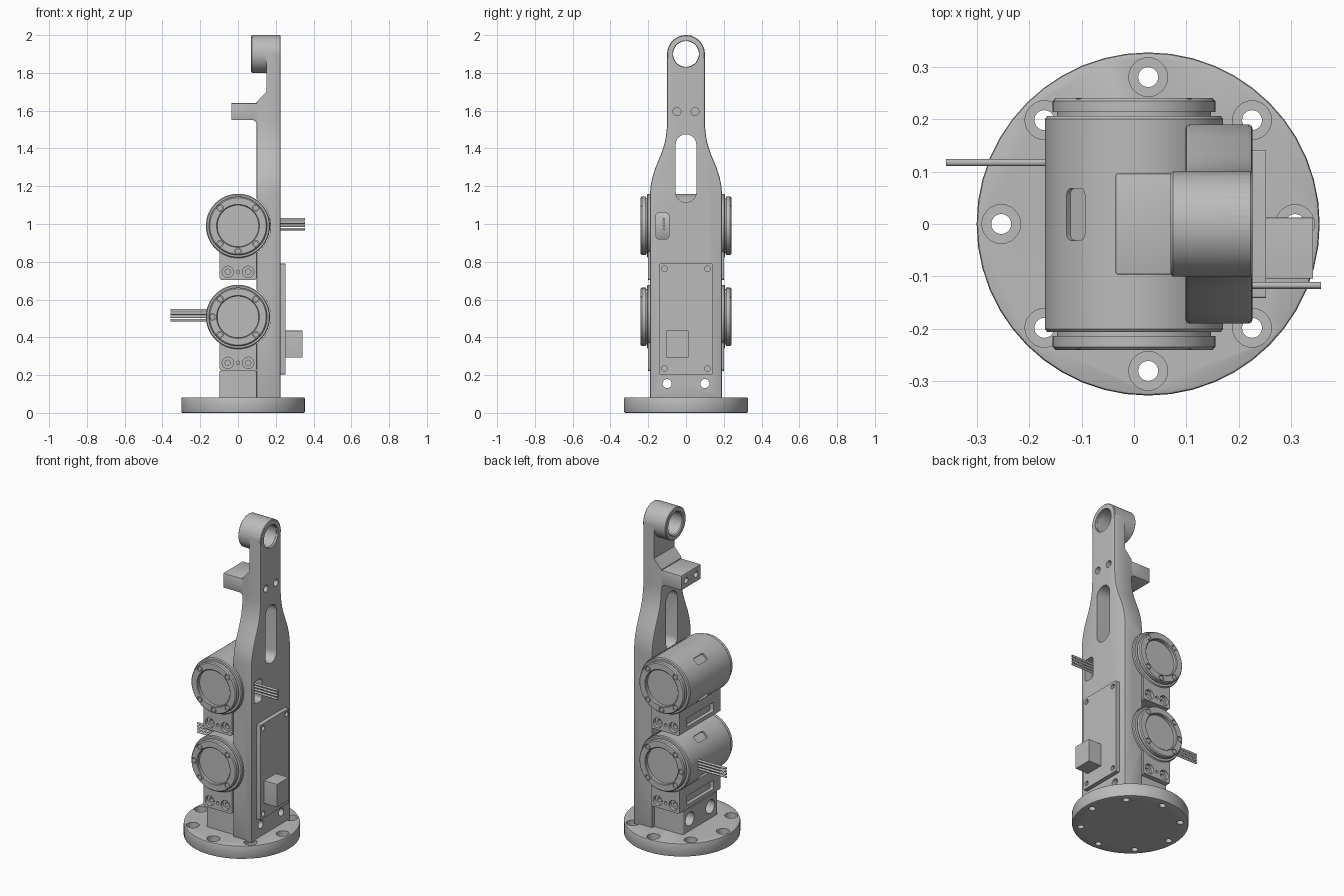
import bpy, bmesh
from math import pi, sin, cos
from mathutils import Matrix, Vector

if "Cube" in bpy.data.objects:
    bpy.data.objects.remove(bpy.data.objects["Cube"], do_unlink=True)

grey = bpy.data.materials.new("machined grey")
grey.use_nodes = True
grey.diffuse_color = (0.5, 0.5, 0.5, 1)
grey.node_tree.nodes["Principled BSDF"].inputs["Base Color"].default_value = (0.5, 0.5, 0.5, 1)


def place(axis, a, b, t):
    return {"x": (t, a, b), "y": (a, t, b), "z": (a, b, t)}[axis]


def make(name, bm):
    bmesh.ops.recalc_face_normals(bm, faces=bm.faces)
    mesh = bpy.data.meshes.new(name)
    bm.to_mesh(mesh)
    bm.free()
    mesh.materials.append(grey)
    ob = bpy.data.objects.new(name, mesh)
    bpy.context.collection.objects.link(ob)
    return ob


def activate(ob):
    bpy.ops.object.select_all(action="DESELECT")
    ob.select_set(True)
    bpy.context.view_layer.objects.active = ob


def rrect(a0, b0, a1, b1, r, n=6):
    """Rounded rectangle outline."""
    pts = []
    corners = [(a1 - r, b1 - r), (a0 + r, b1 - r), (a0 + r, b0 + r), (a1 - r, b0 + r)]
    for q, (ca, cb) in enumerate(corners):
        for i in range(n + 1):
            t = (q + i / n) * pi / 2
            p = (ca + r * cos(t), cb + r * sin(t))
            if not pts or (Vector(p) - Vector(pts[-1])).length > 1e-5:
                pts.append(p)
    if (Vector(pts[0]) - Vector(pts[-1])).length < 1e-5:
        pts.pop()
    return pts


def disc(a, b, r, n=6):
    return rrect(a - r, b - r, a + r, b + r, r, n)


def prism(name, pts, axis, lo, hi, bevel=0):
    """Extrude an outline along an axis, with optional chamfered rims."""
    bm = bmesh.new()
    rings = [[bm.verts.new(place(axis, a, b, t)) for a, b in pts] for t in (lo, hi)]
    bm.faces.new(rings[0])
    bm.faces.new(rings[1])
    for i in range(len(pts)):
        j = (i + 1) % len(pts)
        bm.faces.new((rings[0][i], rings[0][j], rings[1][j], rings[1][i]))
    bmesh.ops.recalc_face_normals(bm, faces=bm.faces)
    if bevel:
        rims = [e for e in bm.edges if e.calc_face_angle(0) > 0.7]
        bmesh.ops.bevel(bm, geom=rims, offset=bevel, segments=2, affect="EDGES", profile=0.5)
    return make(name, bm)


def lathe(name, profile, axis, centre, closed=False):
    """Spin (radius, position) points around an axis."""
    bm = bmesh.new()
    vs = [bm.verts.new(place(axis, r, 0, t) if axis != "x" else (t, r, 0)) for r, t in profile]
    pairs = list(zip(vs, vs[1:])) + ([(vs[-1], vs[0])] if closed else [])
    edges = [bm.edges.new(p) for p in pairs]
    bmesh.ops.spin(bm, geom=vs + edges, cent=(0, 0, 0), axis=place(axis, 0, 0, 1),
                   angle=2 * pi, steps=64, use_merge=False)
    bmesh.ops.remove_doubles(bm, verts=bm.verts, dist=1e-4)
    bmesh.ops.transform(bm, matrix=Matrix.Translation(centre), verts=bm.verts)
    return make(name, bm)


def cut(ob, cutters):
    for c in cutters:
        mod = ob.modifiers.new("cut", "BOOLEAN")
        mod.object = c
        mod.operation = "DIFFERENCE"
        mod.solver = "EXACT"
        activate(ob)
        bpy.ops.object.modifier_apply(modifier=mod.name)
        bpy.data.objects.remove(c, do_unlink=True)


def cutter(pts, axis, lo, hi):
    return prism("cutter", pts, axis, lo, hi)


# Round base with counterbored bolt holes
BX, BR = 0.027, 0.327
base = prism("base_disc", disc(BX, 0, BR, 12), "z", 0, 0.082, 0.006)
tools = []
for k in range(8):
    a, b = BX + 0.28 * cos(k * pi / 4), 0.28 * sin(k * pi / 4)
    tools += [cutter(disc(a, b, 0.019), "z", -0.1, 0.2), cutter(disc(a, b, 0.037), "z", 0.035, 0.2)]
cut(base, tools)

# Foot block in front of the spine
foot = prism("foot_block", rrect(-0.097, -0.17, 0.11, 0.17, 0.008), "z", 0.07, 0.222)
cut(foot, [cutter(disc(s * 0.1, 0.155, r), "x", -0.3, x) for s in (-1, 1)
           for r, x in ((0.024, 0.3), (0.042, -0.03))])

# Tall spine plate with tapered neck and round head
HEAD_Z, MOTORS = 1.9, (0.508, 0.99)
side = [(0.19, 0.07), (0.19, 1.17), (0.186, 1.21), (0.177, 1.25), (0.163, 1.295),
        (0.13, 1.375), (0.115, 1.42), (0.106, 1.465), (0.101, 1.51), (0.1, 1.55)]
arc = [(0.1 * cos(i * pi / 24), HEAD_Z + 0.1 * sin(i * pi / 24)) for i in range(25)]
outline = side + arc + [(-a, b) for a, b in reversed(side)]
spine = prism("spine_plate", outline, "x", 0.098, 0.226, 0.008)
tools = [cutter([(0, 1.645), (0.098, 1.645), (0.15, 1.7), (0.15, 2.1), (0, 2.1)], "y", -0.3, 0.3),
         cutter(disc(0, HEAD_Z, 0.07, 12), "x", 0, 0.4),
         cutter(rrect(-0.055, 1.115, 0.055, 1.475, 0.055), "x", 0, 0.4),
         cutter(rrect(-0.16, 0.92, -0.09, 1.06, 0.02), "x", 0.13, 0.4)]
tools += [cutter(disc(0, z, 0.173, 16), "y", -0.4, 0.4) for z in MOTORS]
for s in (-1, 1):
    tools += [cutter(disc(s * 0.1, 0.155, 0.024), "x", 0, 0.4),
              cutter(disc(s * 0.048, 1.595, 0.021), "x", 0.17, 0.4)]
cut(spine, tools)

# Bearing sleeve at the head
lathe("head_sleeve", [(0.068, 0.076), (0.074, 0.07), (0.096, 0.07), (0.1, 0.074), (0.1, 0.222),
                      (0.096, 0.226), (0.084, 0.226), (0.084, 0.214), (0.068, 0.214)],
      "x", (0, 0, HEAD_Z), closed=True)

# Stop bracket below the head, with two holes
bracket = prism("stop_bracket", [(-0.035, 1.55), (0.08, 1.55), (0.092, 1.545), (0.098, 1.53),
                                 (0.11, 1.53), (0.11, 1.64), (-0.035, 1.64)], "y", -0.096, 0.096, 0.003)
cut(bracket, [cutter(disc(s * 0.048, 1.595, 0.018), "x", -0.1, 0.05) for s in (-1, 1)])

# Motors: lathed housing with recessed end caps, mount, screws
half = [(0, 0.218), (0.11, 0.218), (0.11, 0.236), (0.114, 0.24), (0.149, 0.24), (0.155, 0.234),
        (0.155, 0.213), (0.147, 0.213), (0.147, 0.206), (0.165, 0.206), (0.17, 0.2)]
profile = half + [(r, -y) for r, y in reversed(half)]
for label, cz, extra, sx in (("lower", MOTORS[0], pi, -1), ("upper", MOTORS[1], -pi / 2, 1)):
    body = lathe(label + "_motor", profile, "y", (0, 0, cz))
    tools = []
    # windows in the housing wall
    for ang in (0.72, 2.42 - pi / 2 + 1.4):
        c = cutter(rrect(-0.023, -0.031, 0.023, 0.068, 0.012), "z", 0.158, 0.3)
        c.data.transform(Matrix.Translation((0, 0, cz)) @ Matrix.Rotation(-ang, 4, "Y"))
        tools.append(c)
    # screw pockets in both end caps
    angles = [pi / 4 + k * pi / 2 for k in range(4)] + [extra]
    for s in (-1, 1):
        for t in angles:
            tools.append(cutter(disc(0.134 * cos(t), cz + 0.134 * sin(t), 0.017), "y",
                                *sorted((s * 0.228, s * 0.3))))
    cut(body, tools)
    for s in (-1, 1):
        for k, t in enumerate(angles):
            prism(f"{label}_cap_screw", disc(0.134 * cos(t), cz + 0.134 * sin(t), 0.0135), "y",
                  *sorted((s * 0.226, s * 0.239)))

    # mount block under the housing
    z0 = cz - 0.286
    mount = prism(label + "_mount", rrect(-0.097, z0, 0.098, z0 + 0.17, 0.012), "y", -0.2, 0.2)
    tools = [cutter(rrect(-0.13, z0 + 0.03, 0.13, z0 + 0.085, 0.006), "x", -0.2, -0.075)]
    for s in (-1, 1):
        for x, r, d in ((-0.054, 0.03, 0.18), (0.054, 0.03, 0.18), (0, 0.009, 0.18),
                        (-0.054, 0.014, 0.16), (0.054, 0.014, 0.16)):
            tools.append(cutter(disc(x, z0 + 0.043, r), "y", *sorted((s * d, s * 0.3))))
    cut(mount, tools)

    # bundle of four leads
    for k in range(4):
        z = cz + 0.009 + (k - 1.5) * 0.0175
        ends = (-0.358, -0.16) if sx < 0 else (0.16, 0.356)
        prism(label + "_lead", disc(-sx * 0.117, z, 0.0065, 3), "x", *ends)

# Circuit board and connector on the spine
board = prism("circuit_board", rrect(-0.141, 0.204, 0.141, 0.79, 0.004), "x", 0.224, 0.252)
cut(board, [cutter(disc(y, z, 0.015), "x", 0.235, 0.4) for y in (-0.114, 0.114) for z in (0.235, 0.763)])
prism("connector", rrect(-0.104, 0.293, 0.012, 0.435, 0.002), "x", 0.25, 0.341)

# Smooth curved walls, keep crisp edges
for ob in bpy.context.scene.objects:
    if ob.type == "MESH":
        activate(ob)
        bpy.ops.object.shade_smooth_by_angle(angle=0.5)
